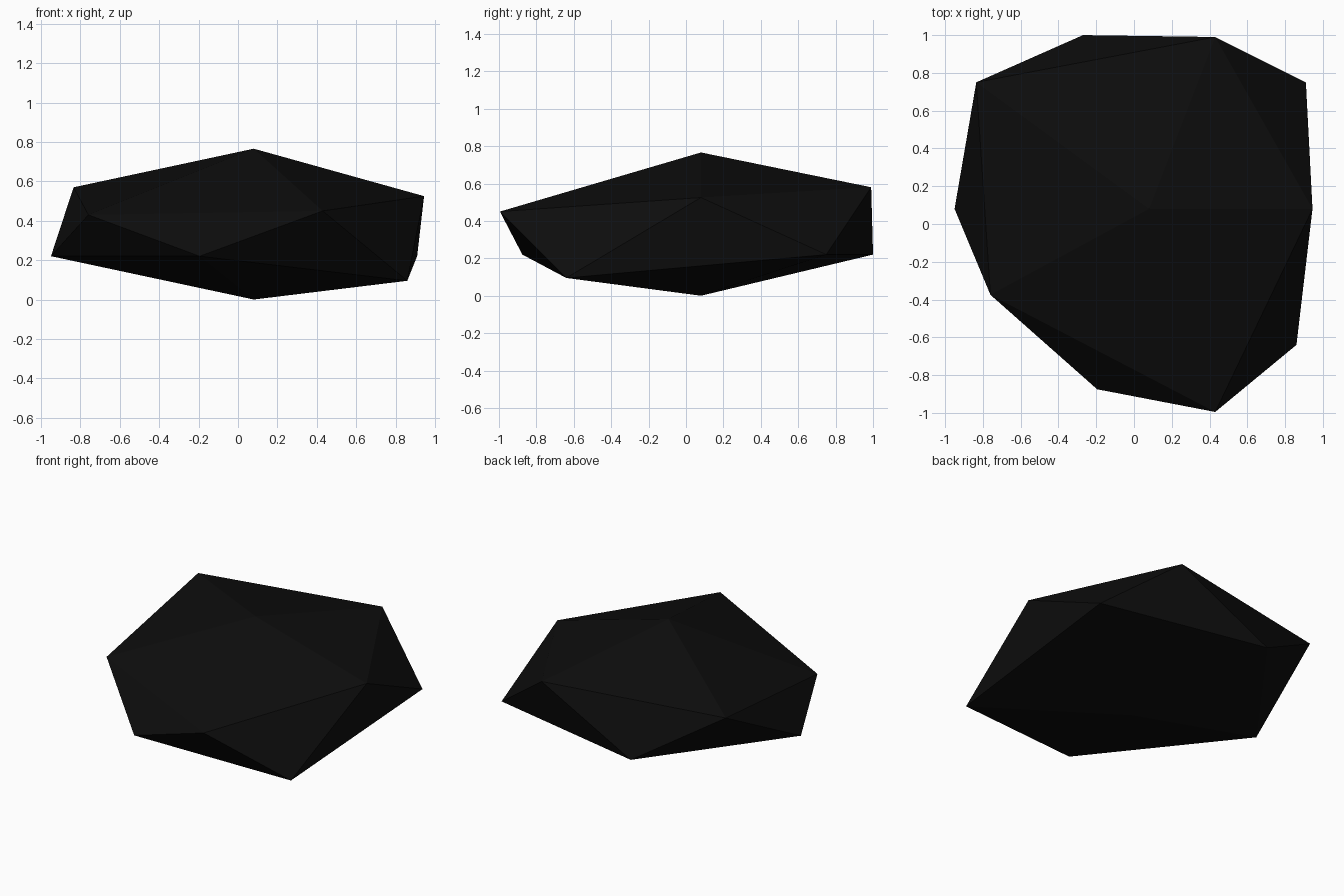
import bpy, bmesh

if "Cube" in bpy.data.objects:
    bpy.data.objects.remove(bpy.data.objects["Cube"])

# Rock: a squashed, uneven icosahedron - two staggered five-point rings and two poles
lower = [(0.86, -0.64, 0.095), (0.91, 0.75, 0.22), (-0.27, 1.0, 0.22),
         (-0.95, 0.08, 0.22), (-0.195, -0.875, 0.22)]
upper = [(0.945, 0.08, 0.525), (0.43, 0.99, 0.58), (-0.835, 0.75, 0.57),
         (-0.76, -0.375, 0.43), (0.43, -0.995, 0.45)]

bm = bmesh.new()
low = [bm.verts.new(p) for p in lower]
up = [bm.verts.new(p) for p in upper]
bottom = bm.verts.new((0.08, 0.08, 0.0))
top = bm.verts.new((0.08, 0.08, 0.766))

for i in range(5):
    j = (i + 1) % 5
    bm.faces.new((bottom, low[j], low[i]))     # underside
    bm.faces.new((low[i], low[j], up[i]))      # side band
    bm.faces.new((up[i], low[j], up[j]))
    bm.faces.new((top, up[i], up[j]))          # upper cap
bmesh.ops.recalc_face_normals(bm, faces=bm.faces)

mesh = bpy.data.meshes.new("rock")
bm.to_mesh(mesh)
bm.free()
rock = bpy.data.objects.new("rock", mesh)
bpy.context.collection.objects.link(rock)

# Near-black stone
stone = bpy.data.materials.new("dark_stone")
stone.diffuse_color = (0.004, 0.004, 0.004, 1)
stone.use_nodes = True
stone.node_tree.nodes["Principled BSDF"].inputs["Base Color"].default_value = stone.diffuse_color
mesh.materials.append(stone)
